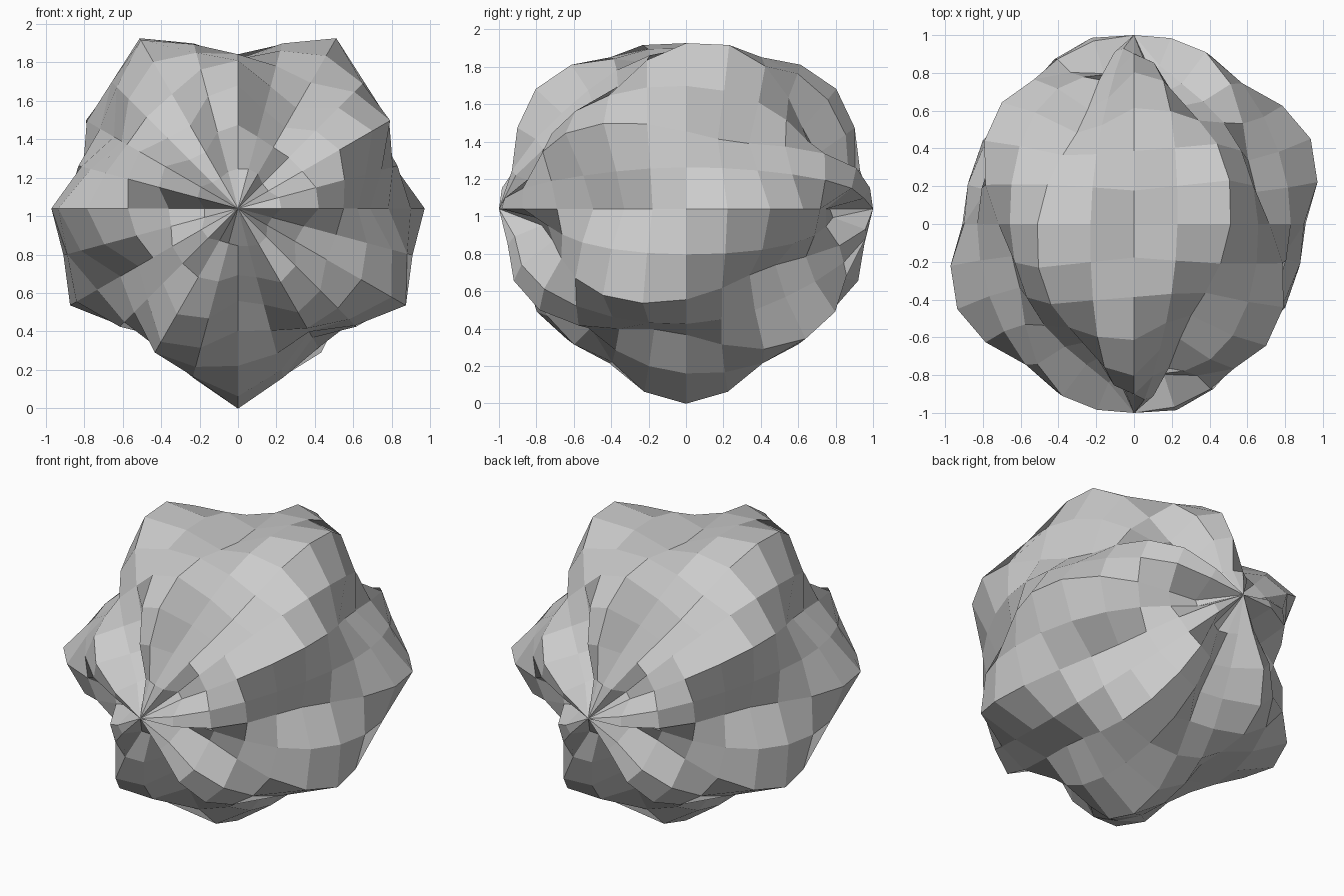
import bpy
from math import sin, cos, pi, radians

if "Cube" in bpy.data.objects:
    bpy.data.objects.remove(bpy.data.objects["Cube"])

SEGS, RINGS = 24, 14
CENTRE_Z = 1.04


def radius(a, lat):
    # two opposing spiral waves give the twisted lobes
    o = a + pi / 2
    return 0.90 + 0.092 * cos(5 * o - 3 * lat) + 0.05 * cos(7 * o + 4 * lat)


# sphere with its poles on the y axis, rippled radially
verts, faces = [(0, -1, CENTRE_Z)], []
for i in range(1, RINGS):
    lat = -pi / 2 + pi * i / RINGS
    for j in range(SEGS):
        a = radians(360 / SEGS) * j
        r = radius(a, lat)
        verts.append((r * cos(lat) * cos(a), r * sin(lat), CENTRE_Z + r * cos(lat) * sin(a)))
verts.append((0, 1, CENTRE_Z))
last = len(verts) - 1


def vid(i, j):
    return 1 + (i - 1) * SEGS + j % SEGS


for j in range(SEGS):
    faces.append((0, vid(1, j), vid(1, j + 1)))
    for i in range(1, RINGS - 1):
        faces.append((vid(i, j), vid(i + 1, j), vid(i + 1, j + 1), vid(i, j + 1)))
    faces.append((vid(RINGS - 1, j), last, vid(RINGS - 1, j + 1)))

mesh = bpy.data.meshes.new("swirled_boulder")
mesh.from_pydata(verts, [], faces)
mesh.update()
obj = bpy.data.objects.new("swirled_boulder", mesh)
bpy.context.collection.objects.link(obj)
